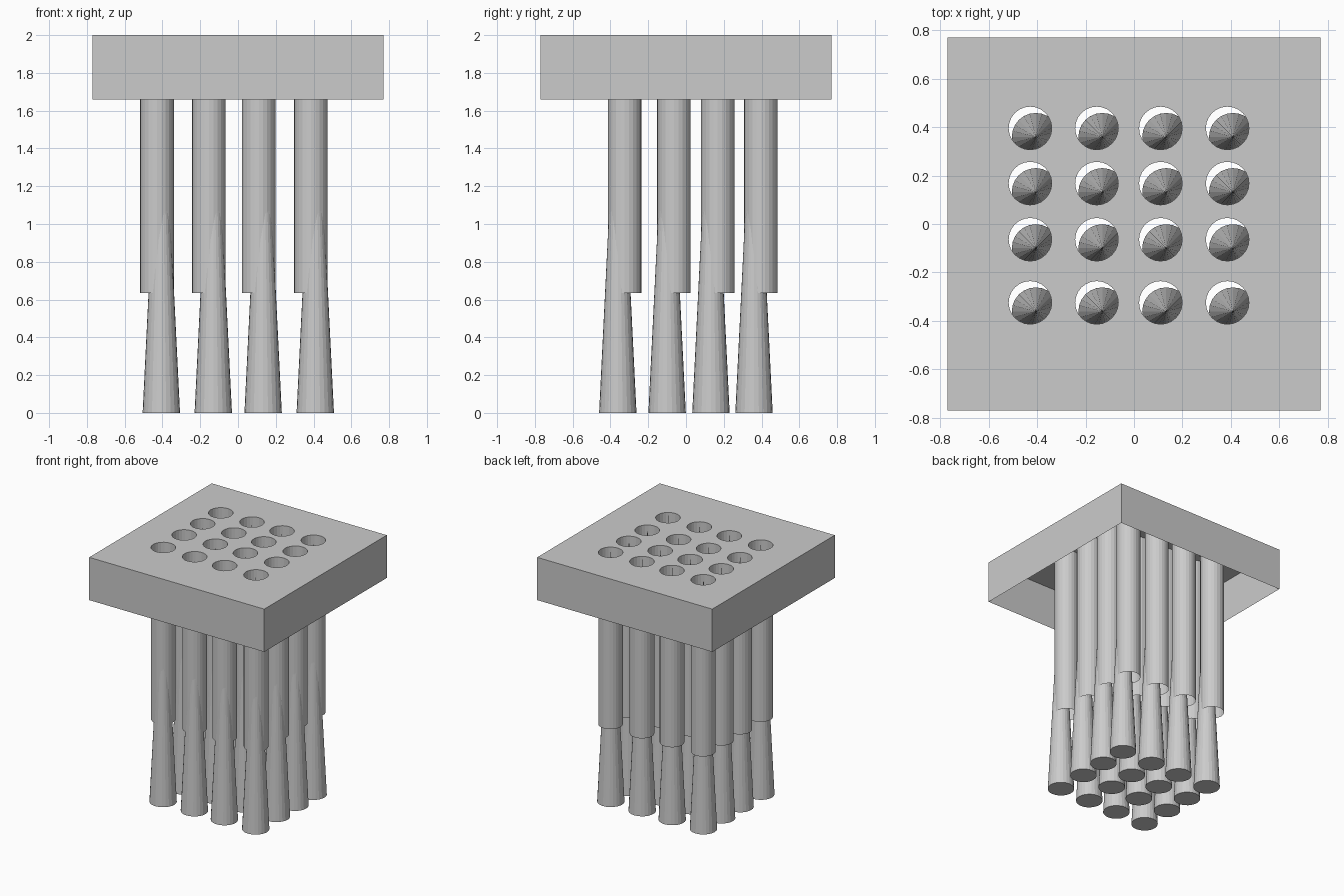
import bpy, bmesh
from math import cos, sin, tau

cube = bpy.data.objects.get("Cube")
if cube:
    bpy.data.objects.remove(cube)

TOP, SKIRT, TUBE_END = 2.0, 1.66, 0.635
HALF, PANEL = 0.77, 0.575
TUBE_R, CONE_R, SIDES = 0.089, 0.099, 24
XS = (-0.429, -0.154, 0.11, 0.386)
YS = (-0.325, -0.064, 0.168, 0.396)
CONE_DX, CONE_DY = 0.023, -0.036

grey = bpy.data.materials.new("light grey")
grey.use_nodes = True
grey.diffuse_color = (0.6, 0.6, 0.6, 1)
grey.node_tree.nodes["Principled BSDF"].inputs["Base Color"].default_value = (0.6, 0.6, 0.6, 1)


def finish(bm, name):
    mesh = bpy.data.meshes.new(name)
    bm.to_mesh(mesh)
    bm.free()
    mesh.materials.append(grey)
    obj = bpy.data.objects.new(name, mesh)
    bpy.context.collection.objects.link(obj)
    return obj


def loop(bm, points, z):
    return [bm.verts.new((x, y, z)) for x, y in points]


def square(h):
    return [(-h, -h), (h, -h), (h, h), (-h, h)]


def circle(x, y, r):
    return [(x + r * cos(tau * i / SIDES), y + r * sin(tau * i / SIDES)) for i in range(SIDES)]


def bridge(bm, low, high):
    for i in range(len(low)):
        j = (i + 1) % len(low)
        bm.faces.new((low[i], low[j], high[j], high[i]))


# Open-bottomed cap: thin side walls and the border of the top
bm = bmesh.new()
rim = loop(bm, square(HALF), TOP)
bridge(bm, loop(bm, square(HALF), SKIRT), rim)
bridge(bm, rim, loop(bm, square(PANEL), TOP))
finish(bm, "cap_frame")

# Panel pierced by the grid of round holes
bm = bmesh.new()
outlines = [square(PANEL)] + [circle(x, y, TUBE_R) for x in XS for y in YS]
edges = []
for points in outlines:
    vs = loop(bm, points, TOP)
    edges += [bm.edges.new((vs[i - 1], vs[i])) for i in range(len(vs))]
bmesh.ops.triangle_fill(bm, edges=edges, use_beauty=True, normal=(0, 0, 1))
finish(bm, "hole_panel")

# Each hole drops into an open tube, with a slim cone standing inside it
for x in XS:
    for y in YS:
        bm = bmesh.new()
        ring = circle(x, y, TUBE_R)
        bridge(bm, loop(bm, ring, TUBE_END), loop(bm, ring, TOP))
        finish(bm, "tube")

        bm = bmesh.new()
        bmesh.ops.create_cone(bm, cap_ends=True, segments=SIDES, radius1=CONE_R, radius2=0, depth=TOP)
        cone = finish(bm, "cone")
        cone.location = (x + CONE_DX, y + CONE_DY, TOP / 2)
